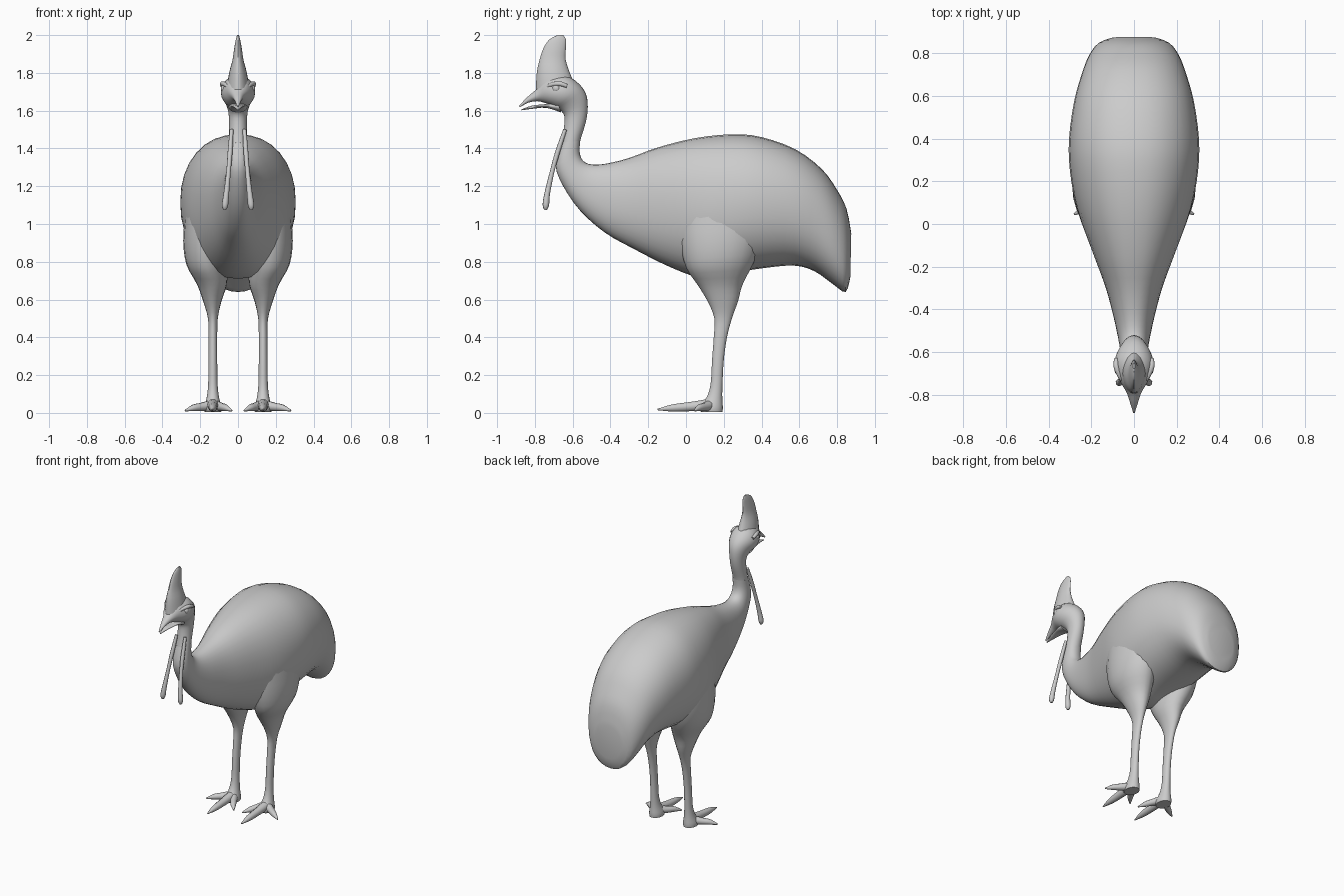
import bpy, bmesh, math

cube = bpy.data.objects.get("Cube")
if cube:
    bpy.data.objects.remove(cube)

grey = bpy.data.materials.new("plain grey")
grey.use_nodes = True
tone = (0.6, 0.6, 0.6, 1)
grey.diffuse_color = tone
grey.node_tree.nodes["Principled BSDF"].inputs["Base Color"].default_value = tone


def finish(obj, angle=50):
    obj.data.materials.clear()
    obj.data.materials.append(grey)
    bpy.ops.object.select_all(action="DESELECT")
    obj.select_set(True)
    bpy.context.view_layer.objects.active = obj
    bpy.ops.object.shade_smooth_by_angle(angle=math.radians(angle))
    return obj


def spline(rows, steps):
    """Catmull-Rom interpolation through rows of numbers."""
    out = []
    for i in range(len(rows) - 1):
        a, b, c, d = (rows[min(max(k, 0), len(rows) - 1)] for k in range(i - 1, i + 3))
        for s in range(steps):
            t = s / steps
            out.append([q + t / 2 * (r - p + t * (2 * p - 5 * q + 4 * r - u
                        + t * (3 * (q - r) + u - p))) for p, q, r, u in zip(a, b, c, d)])
    return out + [list(rows[-1])]


def loft(name, stations, power=2.0, sides=24, steps=3, side=1):
    """Skin of rings. Station: upper y, z, lower y, z, half width, centre x."""
    bm = bmesh.new()
    rings = []
    for uy, uz, ly, lz, w, cx in spline([tuple(s) + (0,) * (6 - len(s)) for s in stations], steps):
        ring = []
        for k in range(sides):
            a = math.tau * k / sides
            c, s = (math.copysign(abs(v) ** (2 / power), v) for v in (math.cos(a), math.sin(a)))
            ring.append(bm.verts.new((side * (cx + w * c),
                                      (uy + ly + s * (uy - ly)) / 2,
                                      (uz + lz + s * (uz - lz)) / 2)))
        rings.append(ring)
    for p, q in zip(rings, rings[1:]):
        for k in range(sides):
            j = (k + 1) % sides
            bm.faces.new((p[k], p[j], q[j], q[k]))
    bm.faces.new(rings[0])
    bm.faces.new(rings[-1])
    bmesh.ops.recalc_face_normals(bm, faces=bm.faces)
    mesh = bpy.data.meshes.new(name)
    bm.to_mesh(mesh)
    bm.free()
    obj = bpy.data.objects.new(name, mesh)
    bpy.context.collection.objects.link(obj)
    return finish(obj)


def tube(name, points, side=1):
    """Round tapering tube. Point: x, y, z, radius."""
    curve = bpy.data.curves.new(name, "CURVE")
    curve.dimensions = "3D"
    curve.bevel_depth = 1
    curve.bevel_resolution = 3
    curve.use_fill_caps = True
    rows = spline(points, 4)
    path = curve.splines.new("POLY")
    path.points.add(len(rows) - 1)
    for point, (x, y, z, r) in zip(path.points, rows):
        point.co = (side * x, y, z, 1)
        point.radius = r
    obj = bpy.data.objects.new(name, curve)
    bpy.context.collection.objects.link(obj)
    bpy.ops.object.select_all(action="DESELECT")
    obj.select_set(True)
    bpy.context.view_layer.objects.active = obj
    bpy.ops.object.convert(target="MESH")
    return finish(bpy.context.object)


# Body, from the blunt tail to the base of the neck
loft("body", [
    (.875, .95, .87, .72, .1), (.85, 1.08, .845, .64, .165), (.8, 1.18, .78, .68, .21),
    (.72, 1.29, .68, .75, .245), (.58, 1.395, .57, .78, .28), (.4, 1.46, .4, .765, .304),
    (.25, 1.475, .25, .74, .3), (.05, 1.455, .1, .71, .268), (-.15, 1.405, -.08, .77, .2),
    (-.3, 1.35, -.28, .87, .135), (-.42, 1.32, -.43, .955, .098), (-.5, 1.315, -.56, 1.07, .075),
    (-.545, 1.335, -.65, 1.2, .062), (-.563, 1.38, -.69, 1.31, .055),
    (-.56, 1.44, -.66, 1.43, .049)], power=2.2, sides=32)

# Neck, skull and upper beak in one sweep
loft("neck_and_head", [
    (-.563, 1.38, -.69, 1.31, .055), (-.56, 1.44, -.66, 1.43, .049),
    (-.53, 1.54, -.645, 1.52, .047), (-.52, 1.62, -.645, 1.575, .052),
    (-.53, 1.69, -.67, 1.605, .068), (-.57, 1.745, -.7, 1.62, .088),
    (-.635, 1.785, -.73, 1.635, .088), (-.73, 1.78, -.76, 1.645, .06),
    (-.79, 1.715, -.79, 1.65, .034), (-.84, 1.672, -.835, 1.642, .018),
    (-.885, 1.625, -.88, 1.618, .004)])

# Lower beak
loft("lower_beak", [
    (-.68, 1.65, -.66, 1.59, .05), (-.74, 1.635, -.74, 1.615, .036),
    (-.81, 1.628, -.81, 1.61, .02), (-.87, 1.608, -.87, 1.602, .004)], sides=16)

# Bony crest
loft("casque", [
    (-.58, 1.72, -.795, 1.7, .062), (-.615, 1.8, -.79, 1.8, .047), (-.637, 1.87, -.775, 1.87, .029),
    (-.636, 1.93, -.755, 1.93, .02), (-.635, 1.975, -.725, 1.975, .012),
    (-.65, 2, -.68, 2, .005)], power=1.8, sides=20)

for label, side in (("left", 1), ("right", -1)):
    # Thigh running into the shin and heel
    loft(label + "_leg", [
        (.42, 1.05, -.04, 1.05, .12, .16), (.4, .92, -.03, .9, .125, .165),
        (.36, .8, .0, .77, .11, .163), (.3, .68, .06, .68, .079, .138),
        (.275, .59, .115, .59, .048, .136), (.243, .5, .15, .5, .026, .133),
        (.217, .4, .147, .4, .023, .133), (.2, .28, .138, .28, .023, .133),
        (.193, .15, .13, .15, .025, .133), (.192, .08, .108, .08, .033, .133),
        (.195, .03, .07, .03, .046, .133), (.193, .006, .08, .006, .044, .133)],
        sides=20, side=side)
    # Three clawed toes
    for toe, points in (
            ("middle", [(.133, .13, .045, .032), (.133, .03, .034, .026),
                        (.133, -.07, .026, .02), (.133, -.15, .018, .004)]),
            ("outer", [(.14, .13, .04, .03), (.19, .1, .032, .023),
                       (.235, .07, .026, .018), (.28, .045, .012, .004)]),
            ("inner", [(.126, .13, .04, .03), (.09, .08, .032, .022),
                       (.065, .04, .026, .018), (.033, .0, .012, .004)])):
        tube(f"{label}_{toe}_toe", points, side)
    # Hanging wattle
    tube(label + "_wattle", [
        (.034, -.64, 1.5, .01), (.042, -.68, 1.38, .013), (.05, -.708, 1.28, .012),
        (.062, -.735, 1.16, .015), (.069, -.742, 1.1, .017), (.07, -.743, 1.075, .007)], side)
    # Eye with a heavy brow
    bpy.ops.mesh.primitive_uv_sphere_add(segments=16, ring_count=10, radius=.024,
                                         location=(side * .067, -.685, 1.717))
    bpy.context.object.name = label + "_eye"
    finish(bpy.context.object)
    tube(label + "_brow", [
        (.083, -.63, 1.73, .01), (.082, -.67, 1.743, .013), (.062, -.72, 1.735, .01),
        (.043, -.75, 1.715, .005)], side)
